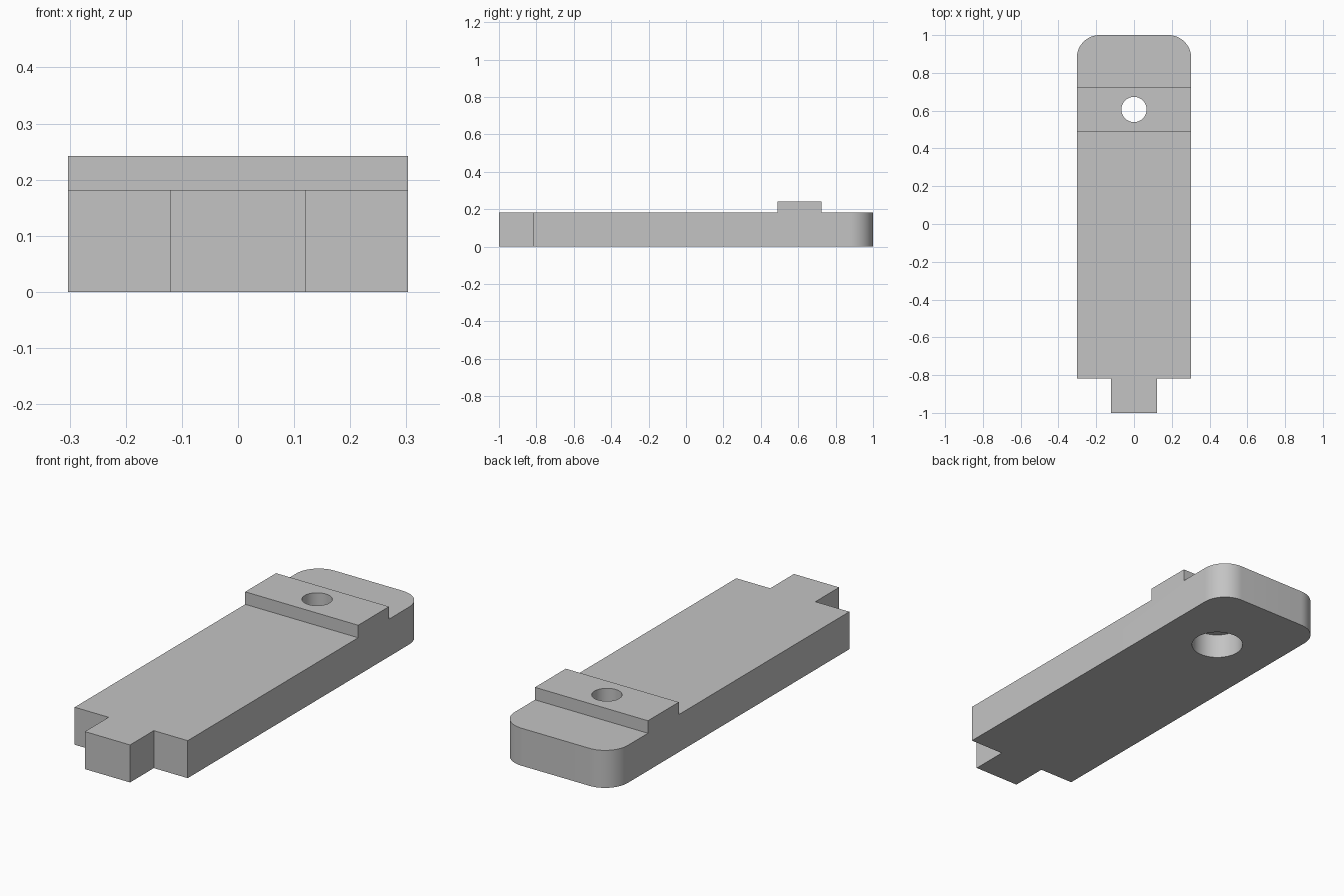
import bpy, bmesh
from math import sin, cos, pi, radians
from mathutils import Vector

old = bpy.data.objects.get("Cube")
if old:
    bpy.data.objects.remove(old, do_unlink=True)

U = 2 / 33                      # design unit: the bar is 33 units long
HALF_W, THICK, TOP = 5 * U, 3 * U, 4 * U
TAB_HALF, TAB_LEN = 2 * U, 3 * U
CORNER = 2 * U
HOLE_Y, RIDGE_HALF = 1 - 6.5 * U, 1.95 * U

grey = bpy.data.materials.new("plain grey")
grey.use_nodes = True
colour = (0.55, 0.55, 0.55, 1)
grey.diffuse_color = colour
grey.node_tree.nodes["Principled BSDF"].inputs["Base Color"].default_value = colour


def add_object(name, bm):
    mesh = bpy.data.meshes.new(name)
    bm.to_mesh(mesh)
    bm.free()
    mesh.materials.append(grey)
    ob = bpy.data.objects.new(name, mesh)
    bpy.context.collection.objects.link(ob)
    return ob


# Plate outline: tab at the front, rounded corners at the back
right = [(TAB_HALF, -1), (TAB_HALF, TAB_LEN - 1), (HALF_W, TAB_LEN - 1)]
for i in range(17):
    a = i / 16 * pi / 2
    right.append((HALF_W - CORNER + CORNER * cos(a), 1 - CORNER + CORNER * sin(a)))
outline = right + [(-x, y) for x, y in reversed(right)]

bm = bmesh.new()
base = bm.faces.new([bm.verts.new((x, y, 0)) for x, y in outline])
ext = bmesh.ops.extrude_face_region(bm, geom=[base], use_keep_orig=True)
bmesh.ops.translate(bm, vec=(0, 0, THICK),
                    verts=[v for v in ext["geom"] if isinstance(v, bmesh.types.BMVert)])

# Raised ridge: split the plate across and lift the strip on top
for y in (HOLE_Y - RIDGE_HALF, HOLE_Y + RIDGE_HALF):
    bmesh.ops.bisect_plane(bm, geom=bm.verts[:] + bm.edges[:] + bm.faces[:],
                           plane_co=(0, y, 0), plane_no=(0, 1, 0))
bmesh.ops.recalc_face_normals(bm, faces=bm.faces)
strip = [f for f in bm.faces if f.normal.z > 0.9
         and abs(f.calc_center_median().y - HOLE_Y) < 0.01]
ext = bmesh.ops.extrude_face_region(bm, geom=strip)
bmesh.ops.translate(bm, vec=(0, 0, TOP - THICK),
                    verts=[v for v in ext["geom"] if isinstance(v, bmesh.types.BMVert)])
bmesh.ops.dissolve_limit(bm, angle_limit=radians(1), verts=bm.verts, edges=bm.edges)
bmesh.ops.recalc_face_normals(bm, faces=bm.faces)
plate = add_object("ridged_plate", bm)


# Through hole with a wider counterbore from below
def drill(name, radius, z0, z1):
    bm = bmesh.new()
    bmesh.ops.create_cone(bm, cap_ends=True, segments=64, radius1=radius,
                          radius2=radius, depth=z1 - z0)
    bmesh.ops.translate(bm, vec=Vector((0, HOLE_Y, (z0 + z1) / 2)), verts=bm.verts)
    cutter = add_object(name, bm)
    cutter.hide_render = True
    mod = plate.modifiers.new(name, "BOOLEAN")
    mod.operation, mod.solver, mod.object = "DIFFERENCE", "EXACT", cutter
    bpy.ops.object.modifier_apply(modifier=mod.name)
    bpy.data.objects.remove(cutter, do_unlink=True)


bpy.ops.object.select_all(action="DESELECT")
plate.select_set(True)
bpy.context.view_layer.objects.active = plate
drill("counterbore_cutter", 1.95 * U, -0.1, 2 * U)
drill("hole_cutter", 1.1 * U, -0.1, TOP + 0.1)
bpy.ops.object.shade_smooth_by_angle(angle=radians(30))
